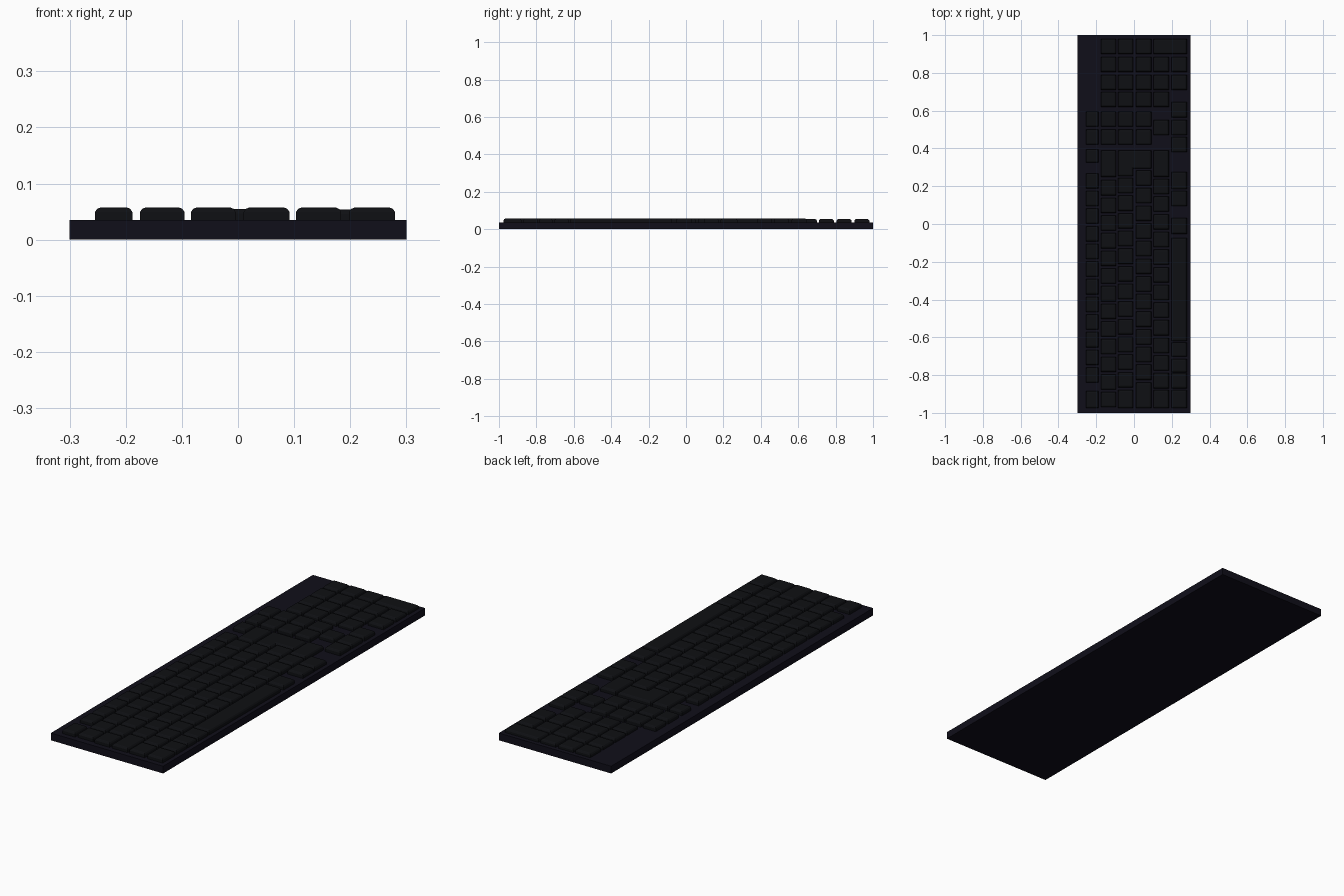
import bpy, bmesh

if "Cube" in bpy.data.objects:
    bpy.data.objects.remove(bpy.data.objects["Cube"])

PITCH = 0.0935
KEY_W = 0.08      # key length along y
Z0 = 0.03         # keys start just inside the case
Z_CASE = 0.035


def material(name, rgb):
    m = bpy.data.materials.new(name)
    m.diffuse_color = (*rgb, 1)
    m.use_nodes = True
    m.node_tree.nodes["Principled BSDF"].inputs["Base Color"].default_value = m.diffuse_color
    return m


case_mat = material("case_dark", (0.005, 0.0045, 0.010))
key_mat = material("key_dark", (0.0045, 0.005, 0.0065))


def finish(bm, name, mat):
    bmesh.ops.recalc_face_normals(bm, faces=bm.faces[:])
    me = bpy.data.meshes.new(name)
    bm.to_mesh(me)
    bm.free()
    ob = bpy.data.objects.new(name, me)
    ob.data.materials.append(mat)
    bpy.context.collection.objects.link(ob)
    return ob


def key(bm, outline, top):
    """Keycap on a counter-clockwise outline: straight skirt, chamfer, flat top."""
    face = bm.faces.new([bm.verts.new((x, y, Z0)) for x, y in outline])
    ext = bmesh.ops.extrude_face_region(bm, geom=[face], use_keep_orig=True)
    cap = next(g for g in ext["geom"] if isinstance(g, bmesh.types.BMFace))
    for v in cap.verts:
        v.co.z = top - 0.008
    for thickness, z in ((0.004, top - 0.002), (0.005, top)):
        cap.normal_update()
        bmesh.ops.inset_region(bm, faces=[cap], thickness=thickness,
                               use_even_offset=True)
        for v in cap.verts:
            v.co.z = z


def rect(x0, x1, y0, y1):
    return [(x0, y0), (x1, y0), (x1, y1), (x0, y1)]


def run(start, count):
    """Evenly spaced regular keys, as (y0, y1) spans."""
    return [span(start + i * PITCH) for i in range(count)]


def span(y, w=KEY_W):
    return (y - w / 2, y + w / 2)


# Case
bm = bmesh.new()
bmesh.ops.create_cube(bm, size=1)
for v in bm.verts:
    v.co.x *= 0.6
    v.co.y *= 2.0
    v.co.z = (v.co.z + 0.5) * Z_CASE
finish(bm, "case", case_mat)

# Main block, one object per row: x range and key spans along y
nav = [span(0.46), span(0.555)]
numpad = [span(y) for y in (0.66, 0.75, 0.845)]
pad_end = [span(0.94)]
rows = {
    "function_row": (-0.255, -0.188,
                     [span(-0.93, 0.09)] + run(-0.80, 12) + [span(0.36, 0.07)] + nav),
    "number_row": (-0.175, -0.095,
                   run(-0.93, 13) + [(0.25, 0.39)] + nav + numpad + pad_end),
    "upper_letter_row": (-0.084, -0.004,
                         [(-0.975, -0.88)] + run(-0.825, 12) + nav + numpad + pad_end),
    "home_row": (0.010, 0.092,
                 [(-0.975, -0.84)] + run(-0.785, 12) + nav + numpad + pad_end),
    "lower_letter_row": (0.103, 0.184,
                         [(-0.975, -0.88)] + run(-0.83, 12) + [(0.25, 0.39), span(0.51)] + numpad),
    "space_row": (0.198, 0.280,
                  [(-0.975, -0.88), span(-0.83), span(-0.75, 0.07), span(-0.665, 0.075),
                   (-0.62, -0.075), span(-0.01, 0.085), span(0.135), span(0.23, 0.09),
                   span(0.42), span(0.51), span(0.605)] + numpad[1:]),
}
for name, (x0, x1, spans) in rows.items():
    bm = bmesh.new()
    for y0, y1 in spans:
        key(bm, rect(x0, x1, y0, y1), 0.054 if y0 > 0.6 else 0.057)
    finish(bm, name, key_mat)

# Step-shaped return key spanning two rows
bm = bmesh.new()
key(bm, [(-0.084, 0.253), (-0.004, 0.253), (-0.004, 0.293), (0.092, 0.293),
         (0.092, 0.39), (-0.084, 0.39)], 0.055)
finish(bm, "return_key", key_mat)

# Tall number pad key
bm = bmesh.new()
key(bm, rect(0.103, 0.280, 0.90, 0.98), 0.054)
finish(bm, "number_pad_tall_key", key_mat)
